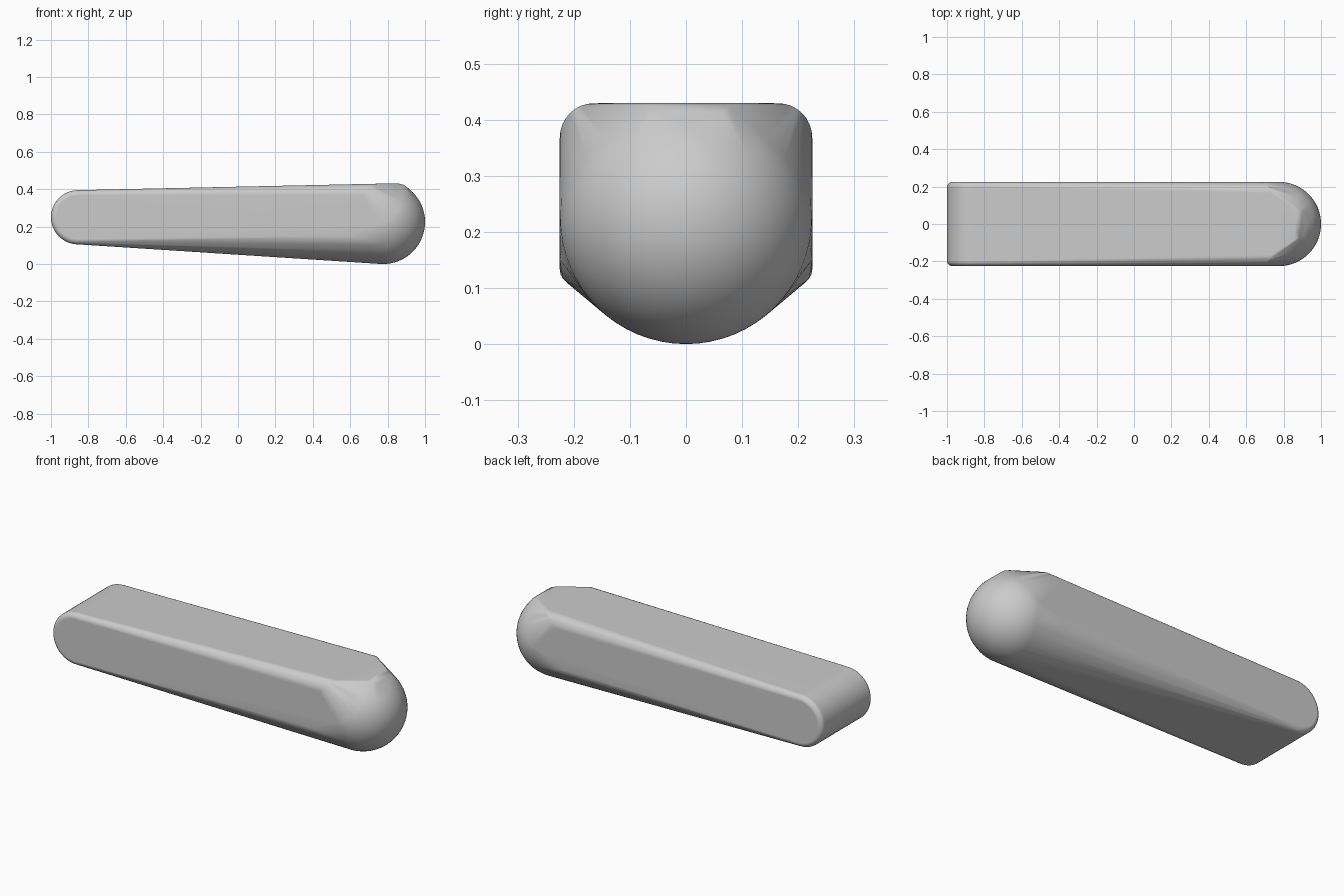
import bpy, bmesh
from math import sin, cos, pi, radians

cube = bpy.data.objects.get("Cube")
if cube:
    bpy.data.objects.remove(cube)

grey = bpy.data.materials.new("plain grey")
grey.use_nodes = True
colour = (0.6, 0.6, 0.6, 1)
grey.diffuse_color = colour
grey.node_tree.nodes["Principled BSDF"].inputs["Base Color"].default_value = colour

HALF, R = 0.225, 0.225
TAIL_X, TAIL_Z, TAIL_R, FILLET = -0.855, 0.25, 0.145, 0.028
NOSE_X = 0.775


def top_height(x):
    return 0.43 + 0.02 * min(0, x - NOSE_X)


points = []

# Tail: a sideways cylinder with filleted rims
for side in (-1, 1):
    for j in range(6):
        a = j / 5 * pi / 2
        r = TAIL_R - FILLET + FILLET * cos(a)
        y = side * (HALF - FILLET + FILLET * sin(a))
        for i in range(48):
            t = 2 * pi * i / 48
            points.append((TAIL_X + r * cos(t), y, TAIL_Z + r * sin(t)))

# Nose: a ball flattened by the sloping top
for j in range(33):
    p = pi * j / 32
    for i in range(64):
        t = 2 * pi * i / 64
        x = NOSE_X + R * sin(p) * cos(t)
        z = R + R * cos(p)
        points.append((x, R * sin(p) * sin(t), min(z, top_height(x))))

# Shoulders: rounded top corners, lower side corners and the blunt top tip
for side in (-1, 1):
    for j in range(9):
        a = j / 8 * pi / 2
        x = 0.66 + 0.07 * sin(a)
        points.append((x, side * (0.165 + 0.06 * cos(a)),
                       top_height(x) - 0.06 + 0.06 * sin(a)))
    points.append((0.6, side * HALF, 0.15))
    points += [(0.86, side * 0.085, 0.43), (0.885, side * 0.075, 0.424),
               (0.902, side * 0.065, 0.412)]

# Stretch one tight skin over all three
bm = bmesh.new()
for p in points:
    bm.verts.new(p)
bmesh.ops.remove_doubles(bm, verts=bm.verts[:], dist=0.0005)
bmesh.ops.convex_hull(bm, input=bm.verts[:])
bmesh.ops.delete(bm, geom=[v for v in bm.verts if not v.link_faces], context='VERTS')
bmesh.ops.dissolve_limit(bm, angle_limit=radians(0.5), verts=bm.verts[:], edges=bm.edges[:])
bmesh.ops.recalc_face_normals(bm, faces=bm.faces[:])
mesh = bpy.data.meshes.new("rounded_handle")
bm.to_mesh(mesh)
bm.free()
mesh.materials.append(grey)
handle = bpy.data.objects.new("rounded_handle", mesh)
bpy.context.collection.objects.link(handle)

# Smooth shading with clean flats
bpy.ops.object.select_all(action='DESELECT')
bpy.context.view_layer.objects.active = handle
handle.select_set(True)
bpy.ops.object.shade_smooth_by_angle(angle=radians(30))
weighted = handle.modifiers.new("flat_face_normals", 'WEIGHTED_NORMAL')
weighted.keep_sharp = True
